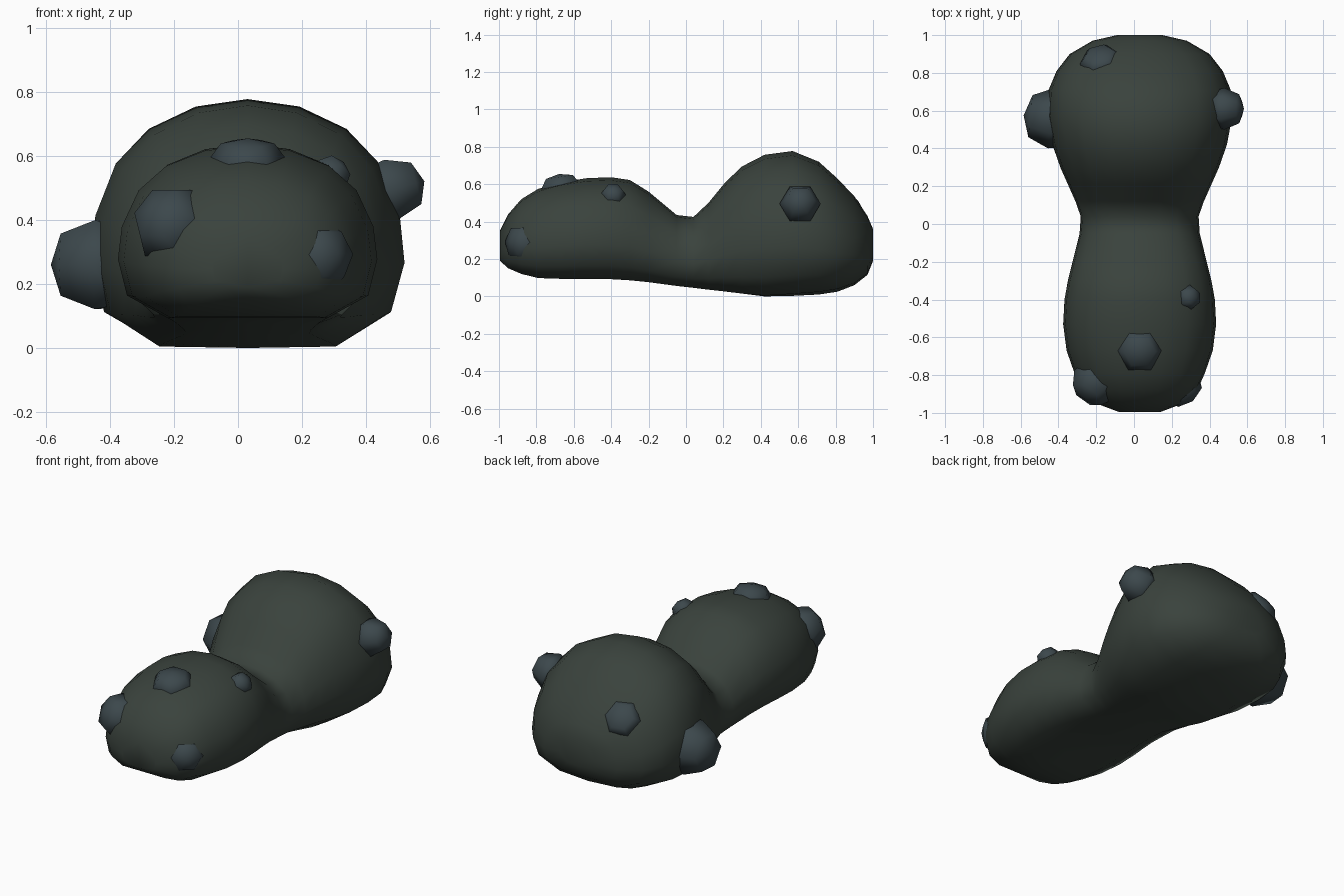
import bpy, bmesh
from math import cos, sin, tau
from mathutils import Vector


def material(name, rgb):
    m = bpy.data.materials.new(name)
    m.diffuse_color = (*rgb, 1)
    return m


def loft(bm, rings):
    n = len(rings[0])
    for a, b in zip(rings, rings[1:]):
        for i in range(n):
            j = (i + 1) % n
            bm.faces.new((a[i], a[j], b[j], b[i]))
    bm.faces.new(rings[0])


def finish(name, bm, mat):
    bmesh.ops.recalc_face_normals(bm, faces=bm.faces)
    for f in bm.faces:
        f.smooth = True
    me = bpy.data.meshes.new(name)
    bm.to_mesh(me)
    bm.free()
    me.materials.append(mat)
    ob = bpy.data.objects.new(name, me)
    bpy.context.collection.objects.link(ob)
    return ob


body_mat = material("dark_green", (0.042, 0.055, 0.046))
bump_mat = material("blue_grey", (0.045, 0.064, 0.072))

# Body: flat-bottomed dome section lofted along y
CX = 0.03
upper = [(0.93, 0.13), (1.0, 0.34), (0.97, 0.53),
         (0.84, 0.74), (0.63, 0.88), (0.33, 0.97)]


def section(y):
    # the floor narrows towards the rear end
    k = min(max((y - 0.3) / 0.5, 0), 1)
    half = [(0.62 - 0.1 * k, 0.025 * k), (0.93 - 0.03 * k, 0.13 + 0.02 * k)] + upper[1:]
    return [(0, 0)] + half + [(0, 1)] + [(-u, v) for u, v in reversed(half)]


# y, half width, bottom z, top z
stations = [
    (-0.995, 0.11, 0.19, 0.35), (-0.95, 0.23, 0.15, 0.44),
    (-0.88, 0.305, 0.12, 0.52), (-0.79, 0.345, 0.098, 0.575),
    (-0.67, 0.387, 0.094, 0.61), (-0.53, 0.405, 0.094, 0.632),
    (-0.40, 0.398, 0.092, 0.637), (-0.30, 0.38, 0.086, 0.622),
    (-0.20, 0.355, 0.076, 0.56), (-0.05, 0.318, 0.056, 0.435),
    (0.04, 0.312, 0.046, 0.425), (0.12, 0.34, 0.036, 0.50),
    (0.21, 0.38, 0.026, 0.61), (0.30, 0.42, 0.015, 0.695),
    (0.42, 0.462, 0.0, 0.757), (0.57, 0.49, 0.003, 0.777),
    (0.71, 0.482, 0.01, 0.72), (0.81, 0.44, 0.025, 0.63),
    (0.90, 0.37, 0.06, 0.535), (0.97, 0.25, 0.115, 0.43),
    (1.0, 0.12, 0.19, 0.36),
]
bm = bmesh.new()
rings = [[bm.verts.new((CX + u * w, y, lo + v * (hi - lo))) for u, v in section(y)]
         for y, w, lo, hi in stations]
loft(bm, rings)
bm.faces.new(rings[-1])
finish("body", bm, body_mat)

# Bumps: six-sided knobs flaring into the skin: position, base radius, height, direction
bumps = {
    "front_left_bump": ((-0.21, -0.85, 0.39), 0.13, 0.10, (-0.5, -0.7, 0.4)),
    "front_right_bump": ((0.25, -0.86, 0.285), 0.115, 0.10, (0.6, -0.75, 0.1)),
    "front_top_bump": ((0.03, -0.67, 0.59), 0.12, 0.065, (0, -0.15, 1)),
    "small_side_bump": ((0.295, -0.39, 0.545), 0.068, 0.05, (0.7, 0, 0.7)),
    "rear_right_bump": ((0.48, 0.61, 0.495), 0.11, 0.105, (1, 0, 0.25)),
    "rear_left_bump": ((-0.44, 0.56, 0.26), 0.16, 0.145, (-1, 0.1, 0)),
    "back_bump": ((-0.18, 0.875, 0.49), 0.11, 0.045, (-0.2, 0.75, 0.6)),
}
for name, (base, r, h, out) in bumps.items():
    bm = bmesh.new()
    rings = [[bm.verts.new((k * r * cos(tau * i / 6), k * r * sin(tau * i / 6), z))
              for i in range(6)]
             for k, z in ((0.9, -0.5 * r), (1.0, 0), (0.7, 0.75 * h))]
    loft(bm, rings)
    tip = bm.verts.new((0, 0, h))
    for i in range(6):
        bm.faces.new((rings[-1][i], rings[-1][(i + 1) % 6], tip))
    ob = finish(name, bm, bump_mat)
    ob.location = base
    ob.rotation_euler = Vector(out).to_track_quat('Z', 'Y').to_euler()
